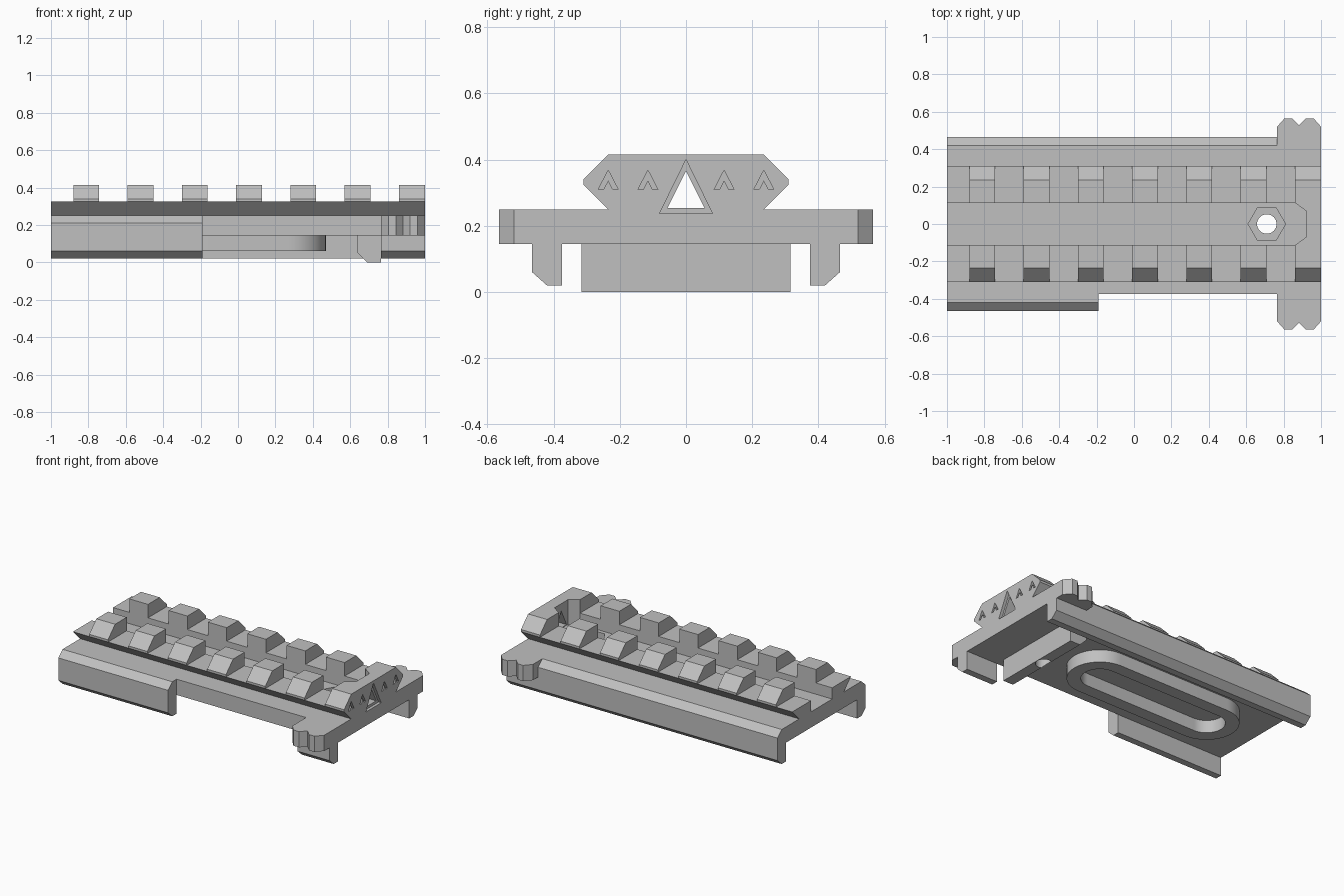
import bpy, bmesh, math

cube = bpy.data.objects.get("Cube")
if cube:
    bpy.data.objects.remove(cube, do_unlink=True)

GREY = (0.53, 0.53, 0.53, 1)
mat = bpy.data.materials.new("plain_grey")
mat.use_nodes = True
mat.diffuse_color = GREY
for node in mat.node_tree.nodes:
    if node.type == 'BSDF_PRINCIPLED':
        node.inputs["Base Color"].default_value = GREY


def prism(name, pts, axis, a, b):
    """Extrude a 2D outline along an axis from a to b."""
    place = {'x': lambda p, t: (t, p[0], p[1]),
             'y': lambda p, t: (p[0], t, p[1]),
             'z': lambda p, t: (p[0], p[1], t)}[axis]
    bm = bmesh.new()
    lo = [bm.verts.new(place(p, a)) for p in pts]
    hi = [bm.verts.new(place(p, b)) for p in pts]
    bm.faces.new(lo)
    bm.faces.new(hi)
    for i in range(len(pts)):
        j = (i + 1) % len(pts)
        bm.faces.new((lo[i], lo[j], hi[j], hi[i]))
    bmesh.ops.recalc_face_normals(bm, faces=bm.faces)
    me = bpy.data.meshes.new(name)
    bm.to_mesh(me)
    bm.free()
    me.materials.append(mat)
    ob = bpy.data.objects.new(name, me)
    bpy.context.collection.objects.link(ob)
    return ob


def cut(ob, cutters):
    """Subtract every cutter from an object and bake the result."""
    for c in cutters:
        m = ob.modifiers.new("cut", 'BOOLEAN')
        m.operation = 'DIFFERENCE'
        m.solver = 'EXACT'
        m.object = c
    bpy.context.view_layer.update()
    dg = bpy.context.evaluated_depsgraph_get()
    me = bpy.data.meshes.new_from_object(ob.evaluated_get(dg))
    ob.modifiers.clear()
    ob.data = me


def box(x0, x1, y0, y1):
    return [(x0, y0), (x1, y0), (x1, y1), (x0, y1)]


def circle(cx, r, n):
    return [(cx + r * math.cos(2 * math.pi * i / n),
             r * math.sin(2 * math.pi * i / n)) for i in range(n)]


def stadium(cx, half, r, n=24):
    pts = []
    for side in (1, -1):
        for i in range(n + 1):
            t = -math.pi / 2 + math.pi * i / n
            pts.append((cx + side * (half + r * math.cos(t)), side * r * math.sin(t)))
    return pts


def flip(pts):
    return [(-p[0], p[1]) for p in pts]


LUG_X = 0.765
DECK, UNDER = 0.25, 0.145

# Deck plate with the full-length back flange
flange = [(0.375, DECK), (0.42, DECK), (0.465, 0.21), (0.465, 0.06), (0.42, 0.02), (0.375, 0.02)]
deck = prism("deck_plate", [(-0.375, UNDER), (-0.375, DECK)] + flange[1:] + [(0.375, UNDER)],
             'x', -1, 1)

# Front flange in two pieces
prism("front_flange", flip(flange), 'x', -1, -0.19)
prism("front_end_flange", flip(flange), 'x', LUG_X, 1)

# Notched grip lugs on both sides
lug = [(LUG_X, 0.375), (LUG_X, 0.52), (0.805, 0.565), (0.845, 0.565), (0.882, 0.528),
       (0.92, 0.565), (0.96, 0.565), (1, 0.52), (1, 0.375)]
prism("back_lug", lug, 'z', UNDER, DECK)
prism("front_lug", [(x, -y) for x, y in lug], 'z', UNDER, DECK)

# Cross bar under the deck
bar = prism("cross_bar", [(0.64, UNDER), (0.64, 0.05), (0.69, 0), (LUG_X, 0), (LUG_X, UNDER)],
            'y', -0.315, 0.315)

# Long rounded ring under the deck
ring = prism("underside_ring", stadium(-0.15, 0.42, 0.2), 'z', 0.06, UNDER)
ring_slot = prism("ring_slot", stadium(-0.15, 0.42, 0.115), 'z', 0, 0.2)
cut(ring, [ring_slot])

# Toothed rail
side = [(0.235, DECK), (0.31, 0.325), (0.31, 0.34), (0.235, 0.415)]
rail = prism("toothed_rail", side + flip(side)[::-1], 'x', -1, 1)
tools = [ring_slot]
slots = []
start = -1.1
for i in range(7):
    tooth = -0.88 + i * 0.29
    slots.append(prism("slot_cutter", box(start, tooth, -0.5, 0.5), 'z', 0.325, 0.6))
    start = tooth + 0.138
channel = prism("channel_cutter", [(-1.1, -0.112), (0.862, -0.112), (0.92, -0.07),
                                   (0.92, 0.07), (0.862, 0.112), (-1.1, 0.112)], 'z', 0.2, 0.6)

# Triangular window and chevron notches in the end wall
frame = prism("frame_cutter", [(-0.08, 0.237), (0.08, 0.237), (0, 0.4)], 'x', 0.98, 1.1)
window = prism("window_cutter", [(-0.056, 0.254), (0.056, 0.254), (0, 0.366)], 'x', 0.88, 1.1)
chevrons = []
for y in (-0.235, -0.115, 0.115, 0.235):
    outline = [(-0.03, 0.31), (0, 0.368), (0.03, 0.31), (0.014, 0.31), (0, 0.337), (-0.014, 0.31)]
    chevrons.append(prism("chevron_cutter", [(y + p, z) for p, z in outline], 'x', 0.98, 1.1))
cut(rail, slots + [channel, frame, window] + chevrons)

# Hexagonal nut pocket and bolt hole
pocket = prism("pocket_cutter", circle(0.71, 0.1, 6), 'z', 0.16, 0.3)
bolt = prism("bolt_cutter", circle(0.71, 0.052, 32), 'z', -0.1, 0.5)
cut(deck, [frame, pocket, bolt])
cut(bar, [bolt])

for c in tools + slots + chevrons + [channel, frame, window, pocket, bolt]:
    bpy.data.objects.remove(c, do_unlink=True)

# Smooth the round walls, keep the edges sharp
bpy.ops.object.select_all(action='DESELECT')
for ob in (ring, deck, bar):
    ob.select_set(True)
bpy.context.view_layer.objects.active = ring
bpy.ops.object.shade_smooth_by_angle(angle=math.radians(30))
